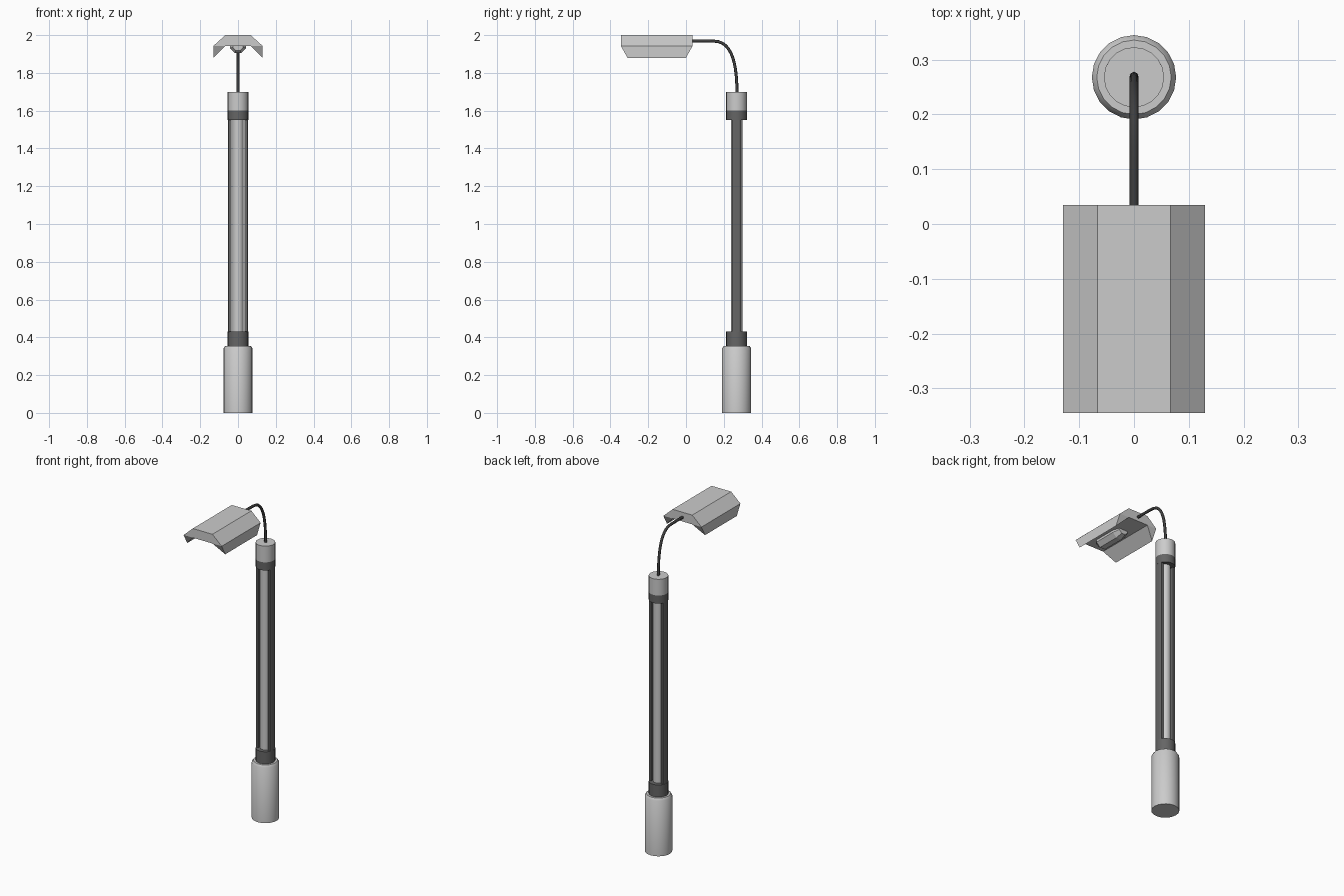
import bpy, bmesh, math
from mathutils import Vector

if "Cube" in bpy.data.objects:
    bpy.data.objects.remove(bpy.data.objects["Cube"])

def mat(name, v):
    m = bpy.data.materials.new(name)
    m.diffuse_color = (v, v, v, 1)
    m.use_nodes = True
    m.node_tree.nodes["Principled BSDF"].inputs["Base Color"].default_value = m.diffuse_color
    return m

LIGHT = mat("light grey", 0.60)
DARK = mat("dark grey", 0.13)
CABLE = mat("charcoal", 0.05)
PY = 0.268  # post centre in y

def finish(name, bm, m, smooth=False):
    bmesh.ops.recalc_face_normals(bm, faces=bm.faces)
    me = bpy.data.meshes.new(name)
    bm.to_mesh(me)
    bm.free()
    me.materials.append(m)
    ob = bpy.data.objects.new(name, me)
    bpy.context.collection.objects.link(ob)
    if smooth:
        bpy.context.view_layer.objects.active = ob
        ob.select_set(True)
        bpy.ops.object.shade_smooth_by_angle(angle=math.radians(35))
        ob.select_set(False)
    return ob

def skin(bm, rings):
    # joins rings of points and caps both ends
    vs = [[bm.verts.new(p) for p in r] for r in rings]
    for a, b in zip(vs, vs[1:]):
        n = len(a)
        for i in range(n):
            bm.faces.new((a[i], a[(i + 1) % n], b[(i + 1) % n], b[i]))
    bm.faces.new(vs[0])
    bm.faces.new(vs[-1])

def turned(name, prof, m, n=20):
    # turned part on the post axis, prof = (radius, z)
    bm = bmesh.new()
    ang = [2 * math.pi * i / n for i in range(n)]
    skin(bm, [[(r * math.cos(a), PY + r * math.sin(a), z) for a in ang] for r, z in prof])
    return finish(name, bm, m, True)

# Post, bottom to top
turned("base", [(0.077, 0), (0.077, 0.342), (0.068, 0.355)], LIGHT)
turned("lower_collar", [(0.055, 0.35), (0.055, 0.43)], DARK)
turned("light_tube", [(0.030, 0.42), (0.030, 1.56)], LIGHT)
turned("upper_collar", [(0.055, 1.55), (0.055, 1.60)], DARK)
turned("cap", [(0.055, 1.60), (0.055, 1.70)], LIGHT)

# Side struts
for s, nm in ((-1, "left"), (1, "right")):
    bm = bmesh.new()
    sec = [(0.034, -0.024), (0.049, -0.024), (0.053, -0.012),
           (0.053, 0.012), (0.049, 0.024), (0.034, 0.024)]
    skin(bm, [[(s * x, PY + y, z) for x, y in sec] for z in (0.425, 1.555)])
    finish(nm + "_strut", bm, DARK)

# Curved cable from cap to shade
cu = bpy.data.curves.new("cable", 'CURVE')
cu.dimensions = '3D'
cu.bevel_depth = 0.008
cu.bevel_resolution = 2
cu.use_fill_caps = True
cu.resolution_u = 12
sp = cu.splines.new('BEZIER')
pts = [((0.27, 1.69), (0, 0.14)), ((0.15, 1.968), (-0.06, 0.002)), ((-0.02, 1.968), (-0.05, 0))]
sp.bezier_points.add(len(pts) - 1)
for bp, ((y, z), (hy, hz)) in zip(sp.bezier_points, pts):
    co, h = Vector((0, y, z)), Vector((0, hy, hz))
    bp.co, bp.handle_left, bp.handle_right = co, co - h, co + h
sp.bezier_points[1].handle_left = (0, 0.25, 1.966)
cu.materials.append(CABLE)
bpy.context.collection.objects.link(bpy.data.objects.new("cable", cu))

# Lamp shade: arched section whose lower tips are shorter
half = [(0.067, 2.0), (0.13, 1.943), (0.13, 1.88), (0.067, 1.943)]
bm = bmesh.new()
ends = []
for y, tip in ((-0.345, 0.035), (0.035, -0.035)):
    R = [bm.verts.new((x, y + (tip if z < 1.9 else 0), z)) for x, z in half]
    L = [bm.verts.new((-x, y + (tip if z < 1.9 else 0), z)) for x, z in half]
    ends.append((R, L))
    bm.faces.new((R[0], L[0], L[3], R[3]))
    for S in (R, L):
        bm.faces.new((S[0], S[1], S[3]))
        bm.faces.new((S[1], S[2], S[3]))
(Ra, La), (Rb, Lb) = ends
for A, B in ((Ra, Rb), (La, Lb)):
    for i in range(3):
        bm.faces.new((A[i], A[i + 1], B[i + 1], B[i]))
for i in (0, 3):
    bm.faces.new((Ra[i], La[i], Lb[i], Rb[i]))
finish("lamp_shade", bm, LIGHT)

# Bulb under the shade
bm = bmesh.new()
ang = [2 * math.pi * (i + 0.5) / 8 for i in range(8)]
prof = [(0.030, -0.29), (0.046, -0.27), (0.046, -0.13), (0.032, -0.09)]
skin(bm, [[(r * math.cos(a), y, 1.947 + r * math.sin(a)) for a in ang] for r, y in prof])
finish("bulb", bm, LIGHT)
